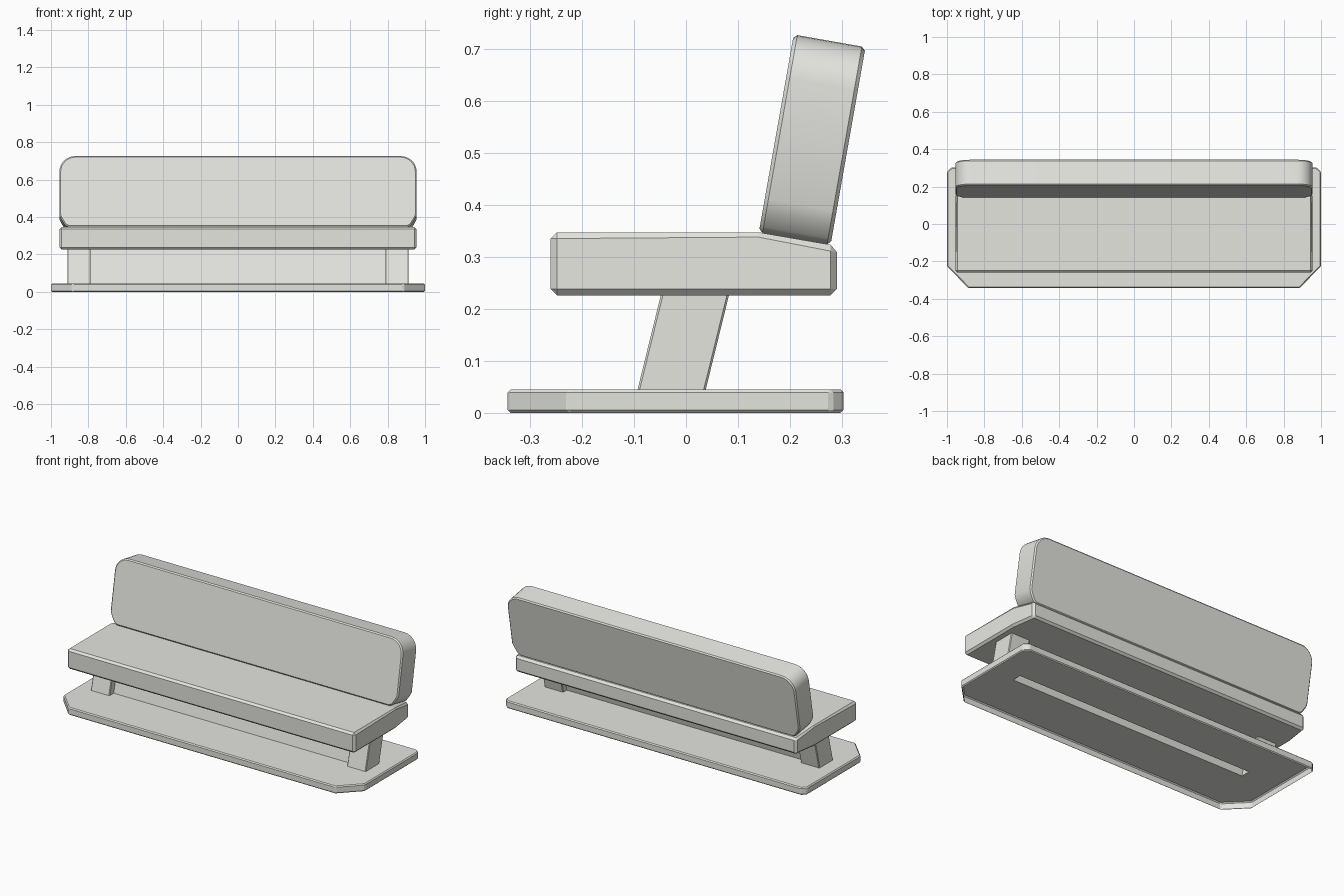
import bpy, bmesh, math
from mathutils import Matrix

if "Cube" in bpy.data.objects:
    bpy.data.objects.remove(bpy.data.objects["Cube"])

grey = bpy.data.materials.new("warm light grey")
grey.diffuse_color = (0.78, 0.78, 0.74, 1)
grey.use_nodes = True
grey.node_tree.nodes["Principled BSDF"].inputs["Base Color"].default_value = grey.diffuse_color
SLANT = 0.246          # backward lean of the supports, dy per dz


def loft(name, bottom, top, bevel=0, closed=True):
    """Solid between two matching rings of points; open ends if not closed."""
    bm = bmesh.new()
    a = [bm.verts.new(p) for p in bottom]
    b = [bm.verts.new(p) for p in top]
    n = len(a)
    for i in range(n):
        j = (i + 1) % n
        bm.faces.new((a[i], a[j], b[j], b[i]))
    if closed:
        bm.faces.new(a[::-1])
        bm.faces.new(b)
    bmesh.ops.recalc_face_normals(bm, faces=bm.faces)
    me = bpy.data.meshes.new(name)
    bm.to_mesh(me)
    bm.free()
    me.materials.append(grey)
    ob = bpy.data.objects.new(name, me)
    bpy.context.collection.objects.link(ob)
    if bevel:
        m = ob.modifiers.new("edge bevel", 'BEVEL')
        m.width, m.segments = bevel, 1
        m.limit_method, m.angle_limit = 'ANGLE', math.radians(35)
    return ob


def slanted(name, x0, x1, y0, y1, z0, z1, c=0, closed=True):
    """Sheared box; y0 and y1 are given at base-top height; c cuts the upright edges."""
    if c:
        ring = [(x0 + c, y0), (x1 - c, y0), (x1, y0 + c), (x1, y1 - c),
                (x1 - c, y1), (x0 + c, y1), (x0, y1 - c), (x0, y0 + c)]
    else:
        ring = [(x0, y0), (x1, y0), (x1, y1), (x0, y1)]
    at = lambda z: [(x, y + SLANT * (z - 0.045), z) for x, y in ring]
    return loft(name, at(z0), at(z1), closed=closed)


# base plate: large front corner cuts, small back ones
half = [(0.885, -0.343), (1, -0.226), (1, 0.279), (0.975, 0.303)]
outline = half + [(-x, y) for x, y in reversed(half)]
base = loft("base_plate", [(x, y, 0) for x, y in outline],
            [(x, y, 0.045) for x, y in outline], 0.006)

# slot in the base under the hollow centre panel
P0, P1 = -0.052, 0.004
cutter = slanted("slot_cutter", -0.79, 0.79, P0, P1, -0.02, 0.07)
cutter.hide_render = True
cut = base.modifiers.new("slot", 'BOOLEAN')
cut.operation, cut.object, cut.solver = 'DIFFERENCE', cutter, 'EXACT'
shell = bpy.data.meshes.new_from_object(
    base.evaluated_get(bpy.context.evaluated_depsgraph_get()))
base.modifiers.clear()

# the base is an open-bottomed shell: drop its underside and the slot walls
bm = bmesh.new()
bm.from_mesh(shell)
drop = []
for f in bm.faces:
    underside = all(v.co.z < 1e-4 for v in f.verts)
    slot_wall = all(abs(v.co.x) < 0.8 and abs(v.co.y) < 0.1 for v in f.verts)
    if underside or slot_wall:
        drop.append(f)
bmesh.ops.delete(bm, geom=drop, context='FACES')
bm.to_mesh(shell)
bm.free()
base.data = shell
bpy.data.objects.remove(cutter)

# slanted legs and the hollow panel between them
for side, x0, x1 in (("left", -0.912, -0.788), ("right", 0.788, 0.912)):
    slanted(side + "_leg", x0, x1, -0.093, 0.038, 0.045, 0.235, 0.004)
slanted("centre_panel", -0.79, 0.79, P0, P1, 0.045, 0.228, closed=False)

# seat: side profile with a sloped rear top, built from two halves of its
# outline swept across; the rear narrows slightly
prof = [(-0.26, 0.226), (0.14, 0.226), (0.29, 0.226), (0.29, 0.321),
        (0.14, 0.347), (-0.26, 0.347)]
side_x = lambda y: 0.933 if y > 0.2 else 0.955
loft("seat", [(-side_x(y), y, z) for y, z in prof],
     [(side_x(y), y, z) for y, z in prof], 0.012)

# backrest: rounded top corners, cut lower corners, tilted back 10 degrees
W, H, R = 0.955, 0.386, 0.085
right = [(0.905, 0), (0.925, 0.012), (0.944, 0.042), (W, 0.066)]
right += [(W - R + R * math.cos(t), H - R + R * math.sin(t))
          for t in (math.radians(90 * i / 8) for i in range(9))]
ring = right + [(-x, z) for x, z in reversed(right)]
back = loft("backrest", [(x, 0, z) for x, z in ring], [(x, 0.14, z) for x, z in ring], 0.007)
back.data.transform(Matrix.Translation((0, 0.14, 0.347)) @
                    Matrix.Rotation(math.radians(-10), 4, 'X'))
bpy.context.view_layer.objects.active = back
back.select_set(True)
bpy.ops.object.shade_smooth_by_angle(angle=math.radians(32))
